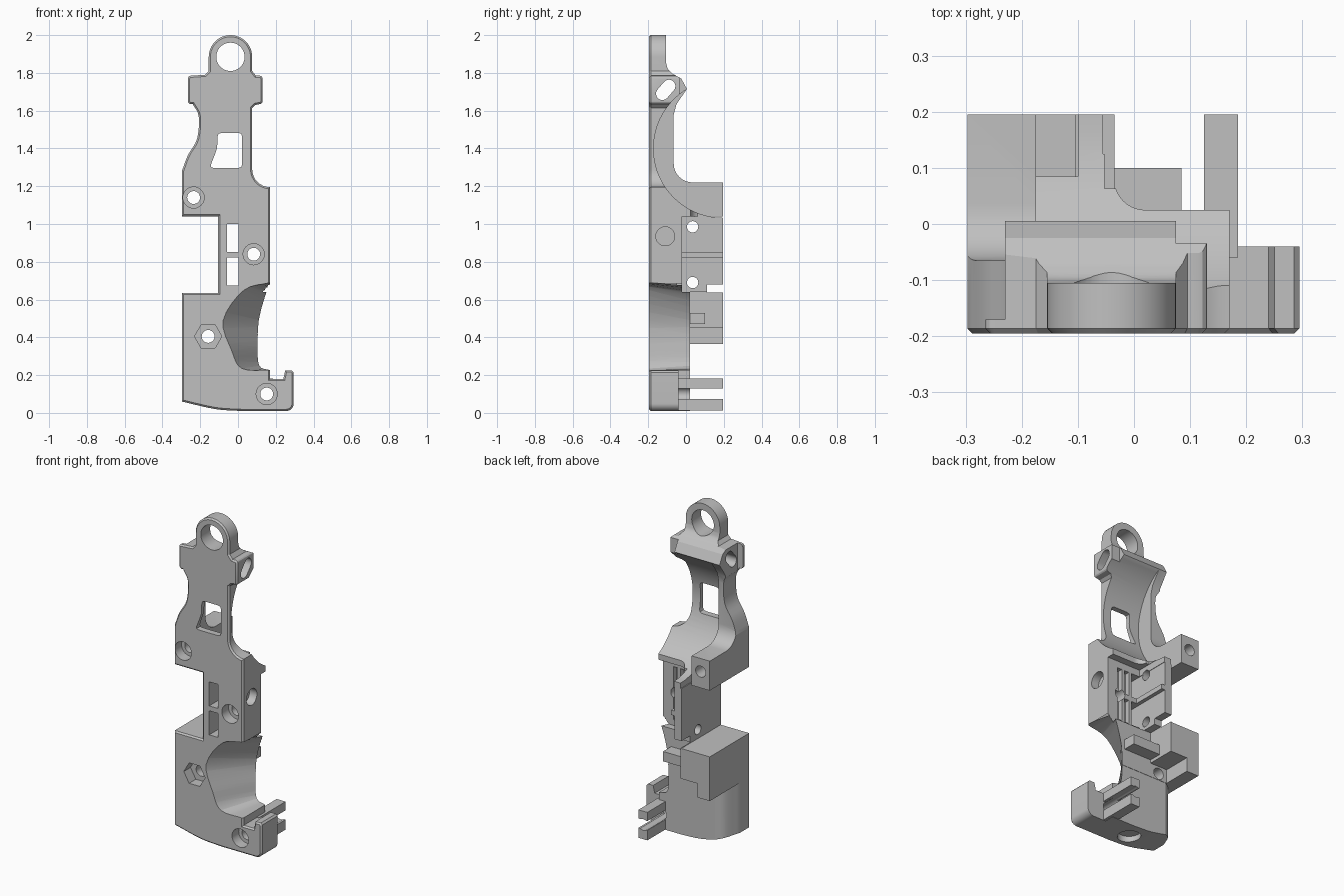
import bpy, bmesh, math
from mathutils import Vector

FRONT, REAR, SIDE = -.195, .195, .297
BEYOND = 3

cube = bpy.data.objects.get("Cube")
if cube:
    bpy.data.objects.remove(cube, do_unlink=True)

grey = bpy.data.materials.new("plain grey")
grey.use_nodes = True
colour = (.53, .53, .53, 1)
grey.diffuse_color = colour
grey.node_tree.nodes["Principled BSDF"].inputs["Base Color"].default_value = colour
AXES = {"x": lambda u, v, d: (d, u, v),
        "y": lambda u, v, d: (u, d, v),
        "z": lambda u, v, d: (u, v, d)}


def loft(name, first, second):
    """Closed solid between two loops with equal point counts."""
    bm = bmesh.new()
    a = [bm.verts.new(p) for p in first]
    b = [bm.verts.new(p) for p in second]
    bm.faces.new(a)
    bm.faces.new(b)
    for i in range(len(a)):
        j = (i + 1) % len(a)
        bm.faces.new((a[i], a[j], b[j], b[i]))
    bmesh.ops.recalc_face_normals(bm, faces=bm.faces)
    mesh = bpy.data.meshes.new(name)
    bm.to_mesh(mesh)
    bm.free()
    ob = bpy.data.objects.new(name, mesh)
    bpy.context.collection.objects.link(ob)
    mesh.materials.append(grey)
    return ob


def prism(name, axis, points, low, high):
    place = AXES[axis]
    return loft(name, [place(u, v, low) for u, v in points],
                [place(u, v, high) for u, v in points])


def box(name, left=-BEYOND, right=BEYOND, near=-BEYOND, back=BEYOND, low=-BEYOND, high=BEYOND):
    corners = [(left, near), (right, near), (right, back), (left, back)]
    return prism(name, "z", corners, low, high)


def arc(u, v, radius, start, turn, steps=8):
    """Arc points; start and turn are counted in quarter circles."""
    angles = [(start + turn * i / steps) * math.pi / 2 for i in range(steps + 1)]
    return [(u + radius * math.cos(a), v + radius * math.sin(a)) for a in angles]


def disc(u, v, radius, sides=32):
    return arc(u, v, radius, 0, 4, sides)[:-1]


def flow(*points, steps=4):
    """Smooth path through a few points."""
    p = [Vector(q) for q in points]
    p = [p[0] * 2 - p[1]] + p + [p[-1] * 2 - p[-2]]
    path = []
    for a, b, c, d in zip(p, p[1:], p[2:], p[3:]):
        for i in range(steps):
            t = i / steps
            path.append(b + ((c - a) * t + (a * 2 - b * 5 + c * 4 - d) * t ** 2
                             + (b * 3 - a - c * 3 + d) * t ** 3) / 2)
    return [tuple(q) for q in path] + [points[-1]]


def rounded(points, radius):
    """Cut the corners of a polygon into short curves."""
    p = [Vector(q) for q in points]
    path = []
    for a, b, c in zip(p[-1:] + p, p, p[1:] + p[:1]):
        start, end = b + (a - b).normalized() * radius, b + (c - b).normalized() * radius
        path += [tuple(start), tuple((start + end + b * 2) / 4), tuple(end)]
    return path


def apply_boolean(ob, other, mode="DIFFERENCE"):
    m = ob.modifiers.new("boolean", "BOOLEAN")
    m.operation, m.solver, m.object = mode, "EXACT", other
    bpy.context.view_layer.objects.active = ob
    bpy.ops.object.modifier_apply(modifier=m.name)
    bpy.data.objects.remove(other, do_unlink=True)


def cut(axis, points, low=-BEYOND, high=BEYOND):
    apply_boolean(frame, prism("cutter", axis, points, low, high))


def cut_box(**limits):
    apply_boolean(frame, box("cutter", **limits))


def soften_front(ob, width):
    """Narrow chamfer round the front rim."""
    bm = bmesh.new()
    bm.from_mesh(ob.data)
    rim = [e for e in bm.edges if all(abs(v.co.y - FRONT) < width / 9 for v in e.verts)]
    bmesh.ops.bevel(bm, geom=rim, offset=width, segments=1, affect="EDGES")
    bm.to_mesh(ob.data)
    bm.free()


# Front silhouette: ring, right lug, shoulder, hook, curved base, waist, neck, left lug
outline = arc(-.04, 1.885, .115, 2, -2, 24) + [(.075, 1.81), (.095, 1.785)]
outline += arc(.115, 1.77, .015, 1, -1, 3) + arc(.115, 1.65, .015, 0, -1, 3)
outline += [(.09, 1.63), (.075, 1.615)] + arc(.17, 1.29, .095, 2, 1)
outline += [(.17, .18), (.24, .18), (.25, .225), (.285, .225), (.295, .215)]
outline += arc(.255, .05, .04, 0, -1)
outline += flow((.02, .01), (-.12, .02), (-SIDE, .06))
outline += [(-SIDE, .635), (-.105, .635), (-.105, 1.04), (-SIDE, 1.04)]
outline += flow((-SIDE, 1.28), (-.265, 1.365), (-.217, 1.45), (-.208, 1.57), (-.24, 1.635))
outline += arc(-.25, 1.65, .015, 3, -1, 3) + arc(-.25, 1.77, .015, 2, -1, 3)
outline += [(-.175, 1.79), (-.155, 1.81)]
frame = prism("frame", "y", outline, FRONT, REAR)
soften_front(frame, .009)

# Back contour: peaked crossbar, ring back, top of the arm, neck rib
crossbar = [(.005, 1.715), (-.025, 1.77)] + flow((-.07, 1.795), (-.095, 1.82), (-.105, 1.85))
behind = [(-.105, BEYOND), (BEYOND, BEYOND), (BEYOND, 1.22)]
rib = arc(.035, 1.32, .1, 3, -1) + [(-.065, 1.58), (-.05, 1.635)]
cut("x", crossbar + behind + rib)
# Big concave sweep behind the neck
cut("x", disc(REAR, 1.4, .367, 72), low=-.175)
# Shelf under the sweep, with a curved inner corner
corner = [(-.053, BEYOND), (-.053, .063), (-.035, .063)] + arc(.02, .08, .055, 2.2, .8)
cut("z", corner + [(BEYOND, .025), (BEYOND, BEYOND)], low=1.03, high=1.3)
cut_box(left=-.175, right=-.1, near=.085, low=1, high=1.3)

# Rear pocket beside the upright plate and its cross rail
cut_box(left=-.035, near=-.02, low=.64, high=1.04)
for low, high in [(.64, .822), (.852, 1.04)]:
    cut_box(left=-.055, near=-.02, low=low, high=high)
cut_box(left=-.15, near=.11, low=.637, high=.68)

# Stepped lower block, and the flat back and rounded corner under it
cut_box(left=-.1, near=.022, low=.3, high=.641)
cut_box(left=-.215, near=.022, low=.3, high=.45)
cut_box(near=.02, high=.365)
bend = flow((-SIDE, -.1), (-.255, -.015), (-.21, .02))
cut("z", [(-BEYOND, -.1)] + bend + [(-.21, BEYOND), (-BEYOND, BEYOND)], high=.365)

# Thin hook and crossbar lugs
cut_box(left=.17, near=-.04, high=.4)
cut_box(left=.075, near=-.035, low=1.55, high=1.9)
cut_box(right=-.23, near=-.17, low=1.55, high=1.85)

# Tapering thumb scoop in the right edge
front_rim = flow((.172, .69), (.03, .65), (-.08, .49), (-.035, .33), (.02, .235), (.17, .226))
back_rim = flow((.172, .69), (.148, .62), (.117, .49), (.11, .35), (.118, .25), (.17, .226))
outside = [(BEYOND, .226), (BEYOND, .69)]
scoop = loft("cutter", [(x, FRONT - .002, z) for x, z in front_rim + outside],
             [(x, .03, z) for x, z in back_rim + outside])
apply_boolean(frame, scoop)

# Pair of prongs, joined before the screw hole grooves them
for low, high in [(.012, .073), (.13, .183)]:
    prong = box("prong", .125, .185, -.06, REAR, low, high)
    apply_boolean(frame, prong, "UNION")

# Ring hole, neck window, narrow windows and pocket grooves
cut("y", disc(-.04, 1.885, .075, 40))
window = [(-.108, 1.482), (.022, 1.482), (.022, 1.297), (-.15, 1.297), (-.11, 1.4)]
cut("y", rounded(window, .02))
for low in (.675, .852):
    high = low + .147
    cut_box(left=-.058, right=.002, low=low, high=high)
    for x in (.02, .07):
        cut_box(left=x, right=x + .03, near=-.05, low=low, high=high)

# Counterbored screw holes and a hexagonal nut pocket
screws = [(-.235, 1.14), (.083, .84), (.152, .1)]
nut = (-.158, .405)
for x, z in screws + [nut]:
    recess = disc(x, z, .072, 6) if (x, z) == nut else disc(x, z, .056)
    cut("y", recess, high=-.13)
    cut("y", disc(x, z, .034))

# Cross holes in the plate, blind side and base holes, slanted crossbar slot
for z in (.69, .985):
    cut("x", disc(.035, z, .03), low=-.2, high=-.03)
cut("x", disc(-.11, .935, .05), low=.12)
cut("z", disc(-.04, -.09, .065), high=.05)
cut("x", arc(-.09, 1.73, .034, -.5, 2) + arc(-.125, 1.69, .034, 1.5, 2))

ledge = box("rear_ledge", -.11, .085, .012, .1, .47, .53)

for ob in (frame, ledge):
    bpy.ops.object.select_all(action="DESELECT")
    ob.select_set(True)
    bpy.context.view_layer.objects.active = ob
    bpy.ops.object.shade_smooth_by_angle(angle=math.radians(25))
